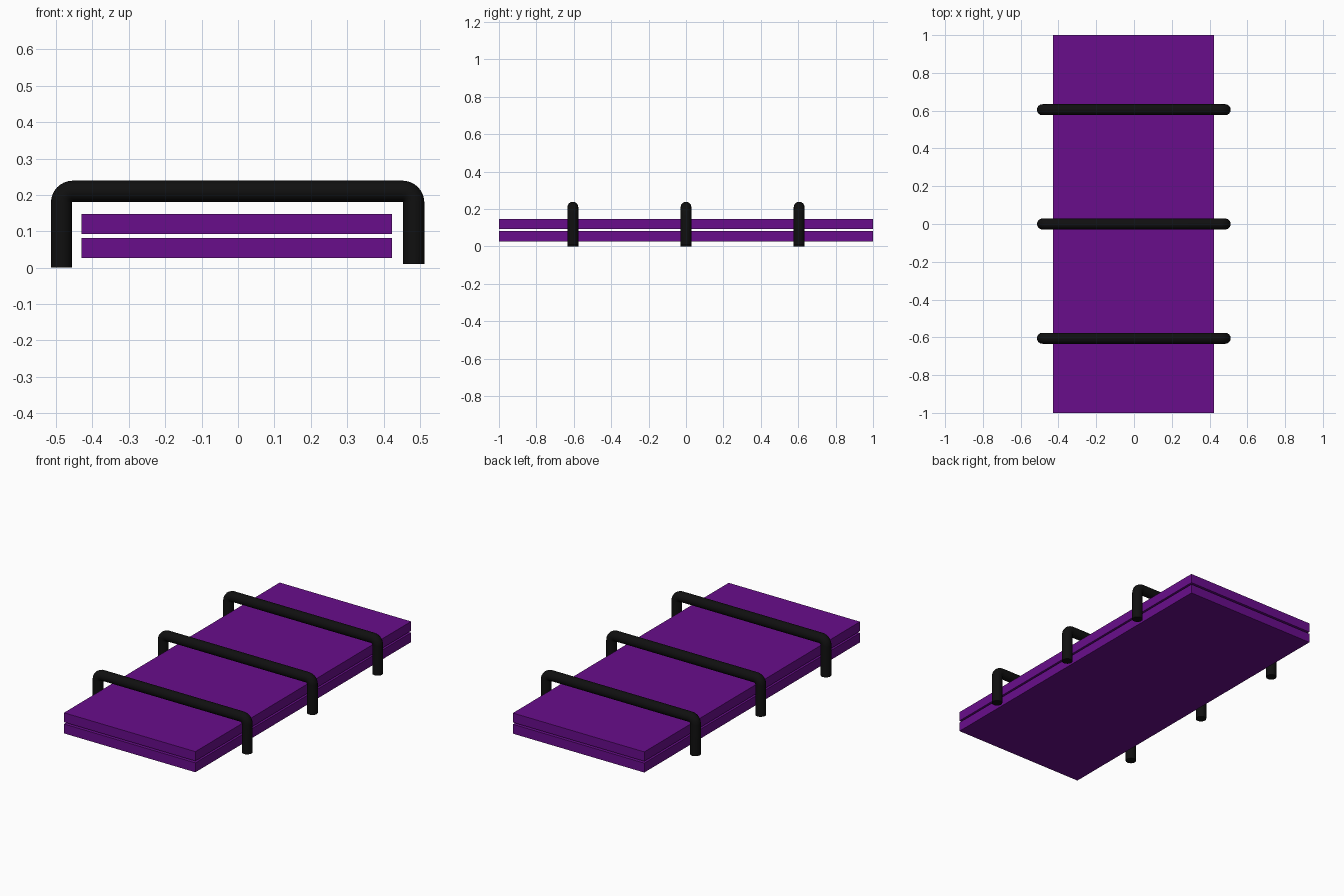
import bpy
from math import sin, cos, pi

cube = bpy.data.objects.get("Cube")
if cube:
    bpy.data.objects.remove(cube, do_unlink=True)


def material(name, rgb):
    m = bpy.data.materials.new(name)
    m.use_nodes = True
    color = (*rgb, 1)
    m.diffuse_color = color
    bsdf = m.node_tree.nodes["Principled BSDF"]
    bsdf.inputs["Base Color"].default_value = color
    bsdf.inputs["Roughness"].default_value = 0.6
    return m


purple = material("purple", (0.14, 0.004, 0.26))
black = material("black", (0.005, 0.005, 0.005))


# Flat boards
def board(name, z_low, z_high):
    bpy.ops.mesh.primitive_cube_add(size=1, location=(-0.003, 0, (z_low + z_high) / 2))
    ob = bpy.context.object
    ob.name = name
    ob.scale = (0.853, 2, z_high - z_low)
    bpy.ops.object.transform_apply(location=False, rotation=False, scale=True)
    ob.data.materials.append(purple)


board("lower_board", 0.027, 0.082)
board("upper_board", 0.093, 0.148)

# Bent tube that arches over the boards
RADIUS = 0.029
BEND = 0.031
HALF = 0.485
TOP = 0.21
STEPS = 8


def arch(name, y):
    path = [(-HALF, 0.0)]
    for i in range(STEPS + 1):
        a = pi - i * pi / 2 / STEPS
        path.append((-HALF + BEND + BEND * cos(a), TOP - BEND + BEND * sin(a)))
    for i in range(STEPS + 1):
        a = pi / 2 - i * pi / 2 / STEPS
        path.append((HALF - BEND - 0.002 + BEND * cos(a), TOP - BEND + BEND * sin(a)))
    path.append((HALF - 0.002, 0.01))

    curve = bpy.data.curves.new(name, "CURVE")
    curve.dimensions = "3D"
    curve.bevel_depth = RADIUS
    curve.bevel_resolution = 6
    curve.use_fill_caps = True
    spline = curve.splines.new("POLY")
    spline.points.add(len(path) - 1)
    for p, (x, z) in zip(spline.points, path):
        p.co = (x, y, z, 1)
    curve.materials.append(black)
    ob = bpy.data.objects.new(name, curve)
    bpy.context.collection.objects.link(ob)

    # Turn the tube into a smooth mesh with sharp end caps
    bpy.ops.object.select_all(action="DESELECT")
    ob.select_set(True)
    bpy.context.view_layer.objects.active = ob
    bpy.ops.object.convert(target="MESH")
    bpy.ops.object.shade_smooth_by_angle()


for name, y in (("front_arch", -0.605), ("middle_arch", 0), ("back_arch", 0.605)):
    arch(name, y)
